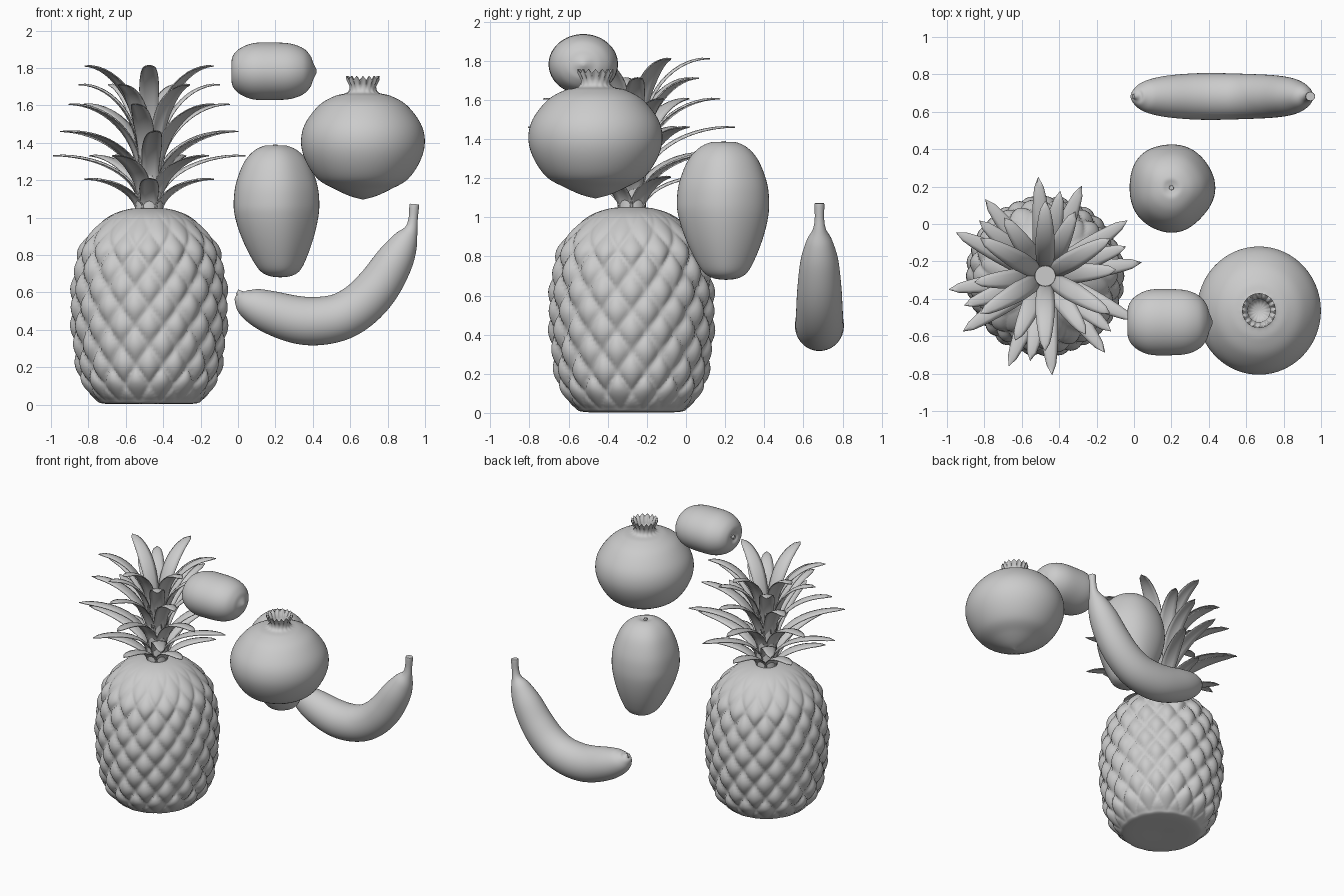
import bpy
from math import sin, cos, pi, radians, sqrt
from mathutils import Vector

if "Cube" in bpy.data.objects:
    bpy.data.objects.remove(bpy.data.objects["Cube"])


def smooth_path(pts, n):
    """Catmull-Rom sampling, n steps per span, through points of any dimension."""
    p = [pts[0]] + list(pts) + [pts[-1]]
    out = []
    for i in range(1, len(p) - 2):
        for k in range(n):
            t = k / n
            out.append([0.5 * (2 * b + (c - a) * t + (2 * a - 5 * b + 4 * c - d) * t * t
                               + (3 * b - a - 3 * c + d) * t ** 3)
                        for a, b, c, d in zip(*p[i - 1:i + 3])])
    return out + [list(pts[-1])]


def make(name, verts, faces, angle=60):
    me = bpy.data.meshes.new(name)
    me.from_pydata(verts, [], faces)
    me.validate()
    ob = bpy.data.objects.new(name, me)
    bpy.context.collection.objects.link(ob)
    bpy.ops.object.select_all(action='DESELECT')
    ob.select_set(True)
    bpy.context.view_layer.objects.active = ob
    bpy.ops.object.mode_set(mode='EDIT')
    bpy.ops.mesh.select_all(action='SELECT')
    bpy.ops.mesh.normals_make_consistent(inside=False)
    bpy.ops.object.mode_set(mode='OBJECT')
    bpy.ops.object.shade_smooth_by_angle(angle=radians(angle))
    return ob


def skin(name, rings, angle=60):
    """Join closed rings into a tube with capped ends."""
    n = len(rings[0])
    verts = [v for r in rings for v in r]
    faces = [(i * n + j, i * n + (j + 1) % n, (i + 1) * n + (j + 1) % n, (i + 1) * n + j)
             for i in range(len(rings) - 1) for j in range(n)]
    faces += [tuple(range(n))[::-1], tuple(range(len(verts) - n, len(verts)))]
    return make(name, verts, faces, angle)


def lathe(name, profile, cx, cy, sy=1.0, seg=64, shape=None, angle=60):
    """Revolve (r, z) about z; shape(r, z, angle) may adjust each point."""
    rings = []
    for r, z in profile:
        ring = []
        for j in range(seg):
            a = 2 * pi * j / seg
            rr, zz = shape(max(r, 0.002), z, a) if shape else (max(r, 0.002), z)
            ring.append((cx + rr * cos(a), cy + sy * rr * sin(a), zz))
        rings.append(ring)
    return skin(name, rings, angle)


# Pineapple body with staggered diamond bumps
PX, PY = -0.475, -0.278


def diamonds(r, z, a):
    u, v = 16 * a / (2 * pi) + 0.5, 4.8 * z
    h = sqrt(abs(sin(pi * (u / 1 + v) / 1) * sin(pi * (u - v))))
    fade = min(1, z / 0.12) * min(1, max(0, (1.04 - z) / 0.25))
    return r + fade * (0.038 * h - 0.031), z


body = smooth_path([(0.0, 0.005), (0.23, 0.004), (0.29, 0.03), (0.352, 0.1), (0.388, 0.2), (0.415, 0.4),
                    (0.417, 0.6), (0.385, 0.8), (0.332, 0.9), (0.225, 1.0), (0.11, 1.045), (0, 1.05)], 10)
lathe("pineapple_body", body, PX, PY, 1.01, 192, diamonds)

# Crown core and six tiers of arching leaves
lathe("crown_core", [(0, 1.0), (0.075, 1.0), (0.055, 1.5), (0, 1.5)], PX, PY, seg=24)


def leaf(name, ang, reach, zb, zt, width):
    verts, faces, n = [], [], 14
    d, s = Vector((cos(ang), sin(ang), 0)), Vector((-sin(ang), cos(ang), 0))
    for i in range(n + 1):
        t = i / n
        q = t * pi / 2
        r = 0.055 + (reach - 0.055) * (1 - cos(q))
        z = zb + (zt - zb) * sin(q)
        tang = Vector((d.x * sin(q) * reach, d.y * sin(q) * reach, (zt - zb) * cos(q)))
        nrm = s.cross(tang).normalized()
        w = width * (0.75 + 0.5 * t if t < 0.5 else sqrt(max(0, 1 - ((t - 0.5) / 0.5) ** 1.6))) * 0.5
        for k in (-1, -0.5, 0, 0.5, 1):
            p = Vector((PX, PY, z)) + d * r + s * (w * k)
            verts.append(p + nrm * (-0.22 * w * (1 - k * k)) + Vector((0, 0, 0)))
    for i in range(n):
        for k in range(4):
            b = i * 5 + k
            faces.append((b, b + 1, b + 6, b + 5))
    ob = make(name, verts, faces)
    m = ob.modifiers.new("thickness", 'SOLIDIFY')
    m.thickness = 0.006
    m.offset = 0


tiers = [(30, 0.40, 1.02, 1.205), (8, 0.52, 1.07, 1.33), (34, 0.53, 1.14, 1.46),
         (20, 0.46, 1.22, 1.605), (5, 0.38, 1.30, 1.71), (30, 0.40, 1.38, 1.81)]
for i, (off, reach, zb, zt) in enumerate(tiers):
    for k in range(6):
        leaf(f"crown_leaf_{i + 1}_{k + 1}", radians(off + 60 * k), reach, zb, zt, 0.105)


# Pomegranate with a hollow toothed calyx
def teeth(r, z, a):
    if z > 1.66:
        lift = min(1, (z - 1.66) / 0.07)
        return r, z + 0.022 * lift * (abs((a * 16 / (2 * pi)) % 1 - 0.5) * 2 - 0.5)
    return r, z


outer = smooth_path([(0, 1.096), (0.07, 1.115), (0.15, 1.152), (0.24, 1.205), (0.305, 1.3), (0.331, 1.4),
                     (0.31, 1.5), (0.235, 1.6), (0.15, 1.65), (0.085, 1.667), (0.071, 1.70),
                     (0.09, 1.747)], 6)
cup = [(0.078, 1.744), (0.06, 1.70), (0.058, 1.675), (0.03, 1.658), (0, 1.655)]
lathe("pomegranate", outer + cup, 0.668, -0.463, 1.035, 96, teeth)


# Mango with gently uneven sides, leaning toward the bottom
def mango_shape(r, z, a):
    return r * (1 + 0.018 * cos(3 * a - 0.6) + 0.012 * cos(5 * a + 0.5)), z


mango = smooth_path([(0, 0.68), (0.06, 0.688), (0.11, 0.72), (0.155, 0.8), (0.195, 0.9), (0.222, 1.0),
                     (0.229, 1.08), (0.217, 1.18), (0.175, 1.29), (0.12, 1.355), (0.06, 1.384),
                     (0.025, 1.38), (0, 1.372)], 5)
ob = lathe("mango", mango, 0.2, 0.193, 1.03, 64, mango_shape)
for v in ob.data.vertices:
    v.co.x += 0.025 * max(0, (1.05 - v.co.z) / 0.37) ** 1.5
    v.co.y += 0.012 * max(0, (1.05 - v.co.z) / 0.37)
lathe("mango_stalk", [(0, 1.36), (0.014, 1.36), (0.012, 1.39), (0, 1.39)], 0.2, 0.193, seg=16)

# Kiwi lying along x, dimpled at one end and pointed at the other
kiwi = smooth_path([(-0.02, 0), (-0.024, 0.025), (-0.034, 0.05), (-0.026, 0.085), (0.01, 0.122),
                    (0.08, 0.15), (0.18, 0.154), (0.28, 0.148), (0.35, 0.122), (0.388, 0.082),
                    (0.402, 0.045), (0.418, 0.012), (0.42, 0)], 5)
skin("kiwi", [[(x, -0.525 + 1.15 * max(r, 0.001) * cos(2 * pi * j / 64),
                1.782 + max(r, 0.001) * sin(2 * pi * j / 64)) for j in range(64)] for x, r in kiwi])
skin("kiwi_button", [[(x, -0.525 + r * cos(2 * pi * j / 16), 1.782 + r * sin(2 * pi * j / 16))
                      for j in range(16)] for x, r in ((0.0, 0.016), (-0.036, 0.013))])

# Banana swept along a curved path in the xz plane: x, z, radius
path = smooth_path([(-0.005, 0.603, 0.014), (0.006, 0.596, 0.018), (0.02, 0.577, 0.05), (0.065, 0.543, 0.086),
                    (0.16, 0.5, 0.112), (0.3, 0.457, 0.126), (0.42, 0.446, 0.129), (0.55, 0.47, 0.126),
                    (0.66, 0.537, 0.122), (0.755, 0.64, 0.116), (0.84, 0.775, 0.1), (0.895, 0.875, 0.069),
                    (0.925, 0.935, 0.036), (0.936, 0.99, 0.025), (0.942, 1.06, 0.026), (0.943, 1.072, 0.024)], 6)
rings = []
for i, (x, z, r) in enumerate(path):
    a, b = path[max(i - 1, 0)], path[min(i + 1, len(path) - 1)]
    t = Vector((b[0] - a[0], 0, b[1] - a[1])).normalized()
    nrm = Vector((-t.z, 0, t.x))
    rings.append([Vector((x, 0.682, z)) + nrm * (r * cos(2 * pi * j / 48))
                  + Vector((0, 0.97 * r * sin(2 * pi * j / 48), 0)) for j in range(48)])
skin("banana", rings)
